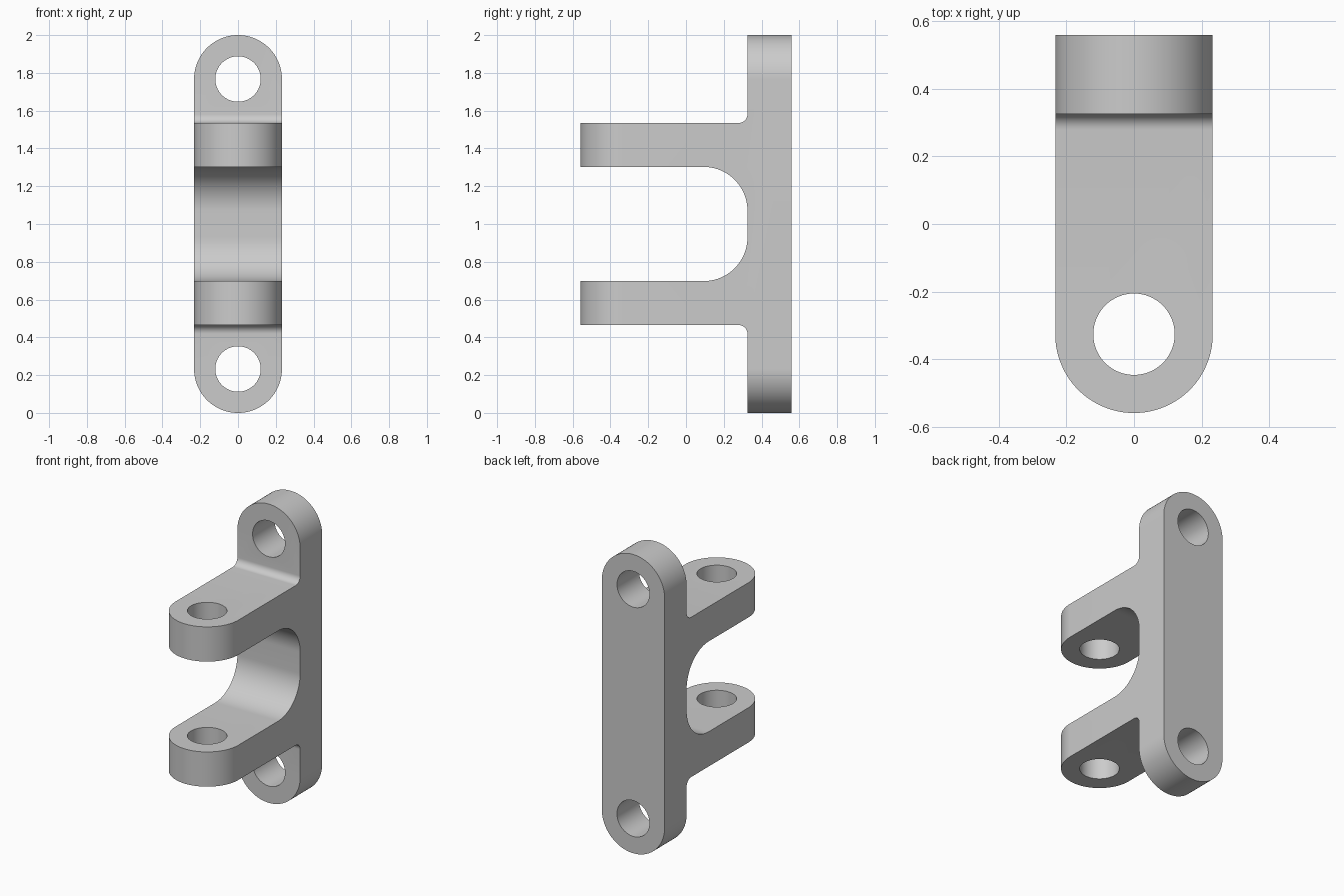
import bpy, bmesh, math
from mathutils import Vector

cube = bpy.data.objects.get("Cube")
if cube:
    bpy.data.objects.remove(cube)

U = 2 / 86            # design unit
R = 10 * U            # half width, plate and arm thickness
HOLE = 5.17 * U
FRONT, BACK = -24 * U, 24 * U
FACE = BACK - R       # front face of the back plate
INNER, OUTER = 13 * U, 23 * U   # arm heights from the middle

steel = bpy.data.materials.new("plain grey")
steel.use_nodes = True
grey = (0.6, 0.6, 0.6, 1)
steel.diffuse_color = grey
steel.node_tree.nodes["Principled BSDF"].inputs["Base Color"].default_value = grey


def arc(cx, cy, r, start, end, steps):
    angles = [math.radians(start + (end - start) * i / steps) for i in range(steps + 1)]
    return [(cx + r * math.cos(a), cy + r * math.sin(a)) for a in angles]


def prism(name, points, place, depth):
    """Extrude a 2D outline; place maps (u, v) to 3D, depth is the sweep vector."""
    bm = bmesh.new()
    face = bm.faces.new([bm.verts.new(place(u, v)) for u, v in points])
    swept = bmesh.ops.extrude_face_region(bm, geom=[face])["geom"]
    bmesh.ops.translate(bm, vec=Vector(depth),
                        verts=[g for g in swept if isinstance(g, bmesh.types.BMVert)])
    bmesh.ops.recalc_face_normals(bm, faces=bm.faces)
    mesh = bpy.data.meshes.new(name)
    bm.to_mesh(mesh)
    bm.free()
    mesh.materials.append(steel)
    obj = bpy.data.objects.new(name, mesh)
    bpy.context.collection.objects.link(obj)
    return obj


def carve(target, cutter, operation):
    mod = target.modifiers.new(cutter.name, "BOOLEAN")
    mod.operation, mod.solver, mod.object = operation, "EXACT", cutter
    bpy.context.view_layer.objects.active = target
    bpy.ops.object.modifier_apply(modifier=mod.name)
    bpy.data.objects.remove(cutter)


# Side profile of the plate and both arms: upper half, then mirrored
r = 2 * U
upper = arc(FACE - R, INNER - R, R, 0, 90, 24)
upper += [(FRONT - U, INNER), (FRONT - U, OUTER)]
upper += arc(FACE - r, OUTER + r, r, -90, 0, 10)
upper += [(FACE, 1 + U), (BACK, 1 + U)]
lower = [(y, -z) for y, z in reversed(upper)]
bracket = prism("bracket", upper + lower,
                lambda y, z: (-R - U, y, z + 1), (2 * R + 2 * U, 0, 0))

# Rounded ends of the back plate
plate_outline = arc(0, 2 - R, R, 0, 180, 64) + arc(0, R, R, 180, 360, 64)
carve(bracket, prism("plate_rounding", plate_outline,
                     lambda x, z: (x, -1, z), (0, 2, 0)), "INTERSECT")

# Rounded tips of the arms, a hair wider so the flat sides stay clean
W = R + 0.0002
arm_outline = arc(0, FRONT + R, W, 180, 360, 64) + [(W, 1), (-W, 1)]
carve(bracket, prism("arm_rounding", arm_outline,
                     lambda x, y: (x, y, -1), (0, 0, 4)), "INTERSECT")

# Bolt holes through both plate ends, and the pin hole through both arms
for z in (R, 2 - R):
    carve(bracket, prism("bolt_hole", arc(0, z, HOLE, 0, 354.375, 63),
                         lambda x, v: (x, FACE - U, v), (0, 1, 0)), "DIFFERENCE")
carve(bracket, prism("pin_hole", arc(0, FRONT + R, HOLE, 0, 354.375, 63),
                     lambda x, y: (x, y, -1), (0, 0, 4)), "DIFFERENCE")

bpy.ops.object.select_all(action="DESELECT")
bracket.select_set(True)
bpy.context.view_layer.objects.active = bracket
bpy.ops.object.shade_smooth_by_angle(angle=math.radians(30))
